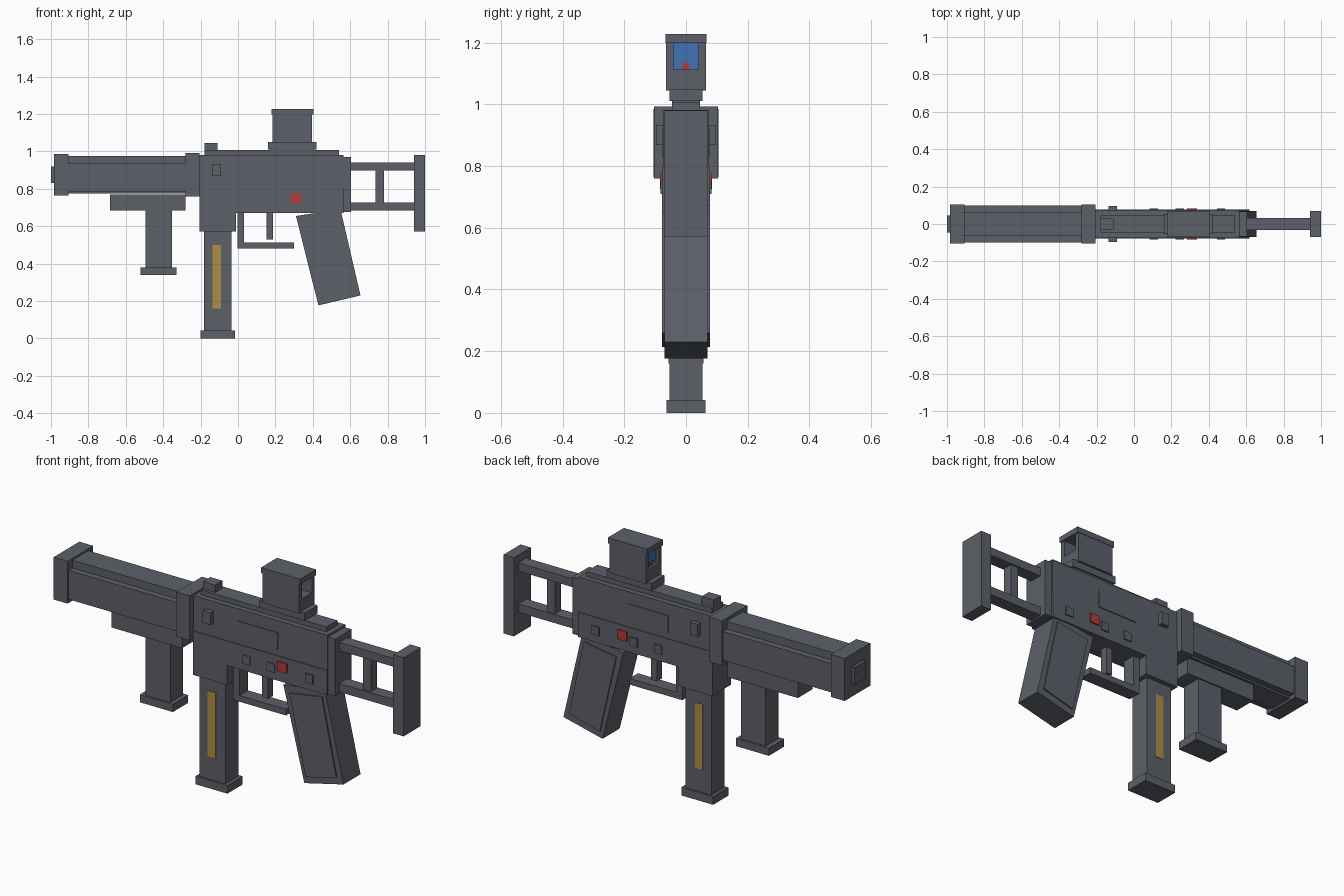
import bpy, bmesh

if "Cube" in bpy.data.objects:
    bpy.data.objects.remove(bpy.data.objects["Cube"], do_unlink=True)


def material(name, rgb):
    m = bpy.data.materials.new(name)
    m.use_nodes = True
    m.diffuse_color = (*rgb, 1)
    bsdf = next(n for n in m.node_tree.nodes if n.type == 'BSDF_PRINCIPLED')
    bsdf.inputs["Base Color"].default_value = (*rgb, 1)
    return m


GREY = material("gunmetal grey", (0.11, 0.117, 0.142))
RED = material("red", (0.48, 0.04, 0.04))
GOLD = material("gold", (0.43, 0.27, 0.06))
BLUE = material("lens blue", (0.05, 0.17, 0.46))


def prism(name, outline, y0, y1, mat=GREY):
    """Extrude an x-z outline from y0 to y1."""
    bm = bmesh.new()
    face = bm.faces.new([bm.verts.new((x, y0, z)) for x, z in outline])
    out = bmesh.ops.extrude_face_region(bm, geom=[face])["geom"]
    verts = [v for v in out if isinstance(v, bmesh.types.BMVert)]
    bmesh.ops.translate(bm, verts=verts, vec=(0, y1 - y0, 0))
    bmesh.ops.recalc_face_normals(bm, faces=bm.faces)
    mesh = bpy.data.meshes.new(name)
    bm.to_mesh(mesh)
    bm.free()
    mesh.materials.append(mat)
    obj = bpy.data.objects.new(name, mesh)
    bpy.context.collection.objects.link(obj)
    return obj


def span(name, x0, x1, y0, y1, z0, z1, mat=GREY):
    return prism(name, [(x0, z0), (x1, z0), (x1, z1), (x0, z1)], y0, y1, mat)


def block(name, x0, x1, half, z0, z1, mat=GREY):
    """Box centred on y = 0."""
    return span(name, x0, x1, -half, half, z0, z1, mat)


def pair(name, x0, x1, inner, outer, z0, z1, mat=GREY):
    """Matching boxes on both sides."""
    span(name + "_front", x0, x1, -outer, -inner, z0, z1, mat)
    span(name + "_back", x0, x1, inner, outer, z0, z1, mat)


# Barrel shroud with a cross-shaped section, end collars and muzzle
block("barrel_core", -0.91, -0.27, 0.065, 0.775, 0.975)
block("barrel_sides", -0.91, -0.27, 0.098, 0.785, 0.935)
block("muzzle_collar", -0.985, -0.905, 0.105, 0.765, 0.985)
block("muzzle", -1.0, -0.98, 0.045, 0.83, 0.92)
block("rear_collar", -0.28, -0.205, 0.104, 0.76, 0.992)

# Receiver
block("upper_receiver", -0.205, 0.565, 0.073, 0.78, 0.982)
block("lower_receiver", -0.205, 0.565, 0.077, 0.672, 0.8)
block("magazine_well", -0.205, -0.01, 0.077, 0.572, 0.68)
block("receiver_back", 0.56, 0.605, 0.068, 0.675, 0.97)
block("top_rail", -0.18, 0.54, 0.045, 0.98, 1.007)
block("front_sight", -0.18, -0.11, 0.03, 1.0, 1.045)
pair("charging_knob", -0.135, -0.09, 0.07, 0.097, 0.868, 0.932)
pair("ejection_cover", 0.05, 0.28, 0.07, 0.077, 0.83, 0.92)
for i, x in enumerate((0.105, 0.245, 0.465)):
    pair(f"receiver_pin_{i}", x - 0.022, x + 0.022, 0.07, 0.083, 0.71, 0.755)
pair("selector_button", 0.283, 0.337, 0.075, 0.084, 0.725, 0.775, RED)

# Magazine
block("magazine", -0.183, -0.035, 0.053, 0.03, 0.6)
block("magazine_base", -0.2, -0.017, 0.063, 0, 0.042)
pair("magazine_window", -0.135, -0.09, 0.05, 0.056, 0.16, 0.5, GOLD)

# Slanted grip with raised side panels
grip = [(0.43, 0.177), (0.655, 0.23), (0.548, 0.69), (0.31, 0.655)]
prism("grip", grip, -0.07, 0.07)
cx = sum(p[0] for p in grip) / 4
cz = sum(p[1] for p in grip) / 4
panel = [(cx + (x - cx) * 0.78, cz + (z - cz) * 0.86) for x, z in grip]
prism("grip_panels", panel, -0.077, 0.077)

# Trigger and guard
block("guard_post", -0.003, 0.033, 0.035, 0.48, 0.68)
block("guard_bar", -0.003, 0.3, 0.035, 0.48, 0.512)
block("trigger", 0.153, 0.187, 0.02, 0.53, 0.68)

# Fore grip hanging under the barrel
block("foregrip_mount", -0.685, -0.28, 0.06, 0.683, 0.77)
block("foregrip", -0.495, -0.352, 0.053, 0.36, 0.69)
block("foregrip_base", -0.52, -0.33, 0.063, 0.34, 0.38)

# Open frame stock
block("stock_top_bar", 0.6, 0.945, 0.033, 0.897, 0.94)
block("stock_bottom_bar", 0.6, 0.945, 0.033, 0.683, 0.727)
block("stock_strut", 0.735, 0.78, 0.025, 0.72, 0.9)
block("butt_plate", 0.94, 1.0, 0.07, 0.572, 0.98)

# Optic: hollow housing on a stepped base, with a lens and red dot
block("optic_neck", 0.17, 0.41, 0.045, 1.0, 1.02)
block("optic_base", 0.16, 0.42, 0.053, 1.01, 1.05)
block("optic_floor", 0.185, 0.395, 0.064, 1.045, 1.113)
pair("optic_wall", 0.185, 0.395, 0.041, 0.064, 1.11, 1.205)
block("optic_roof", 0.178, 0.403, 0.066, 1.198, 1.227)
block("optic_lens", 0.2, 0.206, 0.043, 1.11, 1.2, BLUE)
block("optic_dot", 0.197, 0.209, 0.012, 1.113, 1.133, RED)
